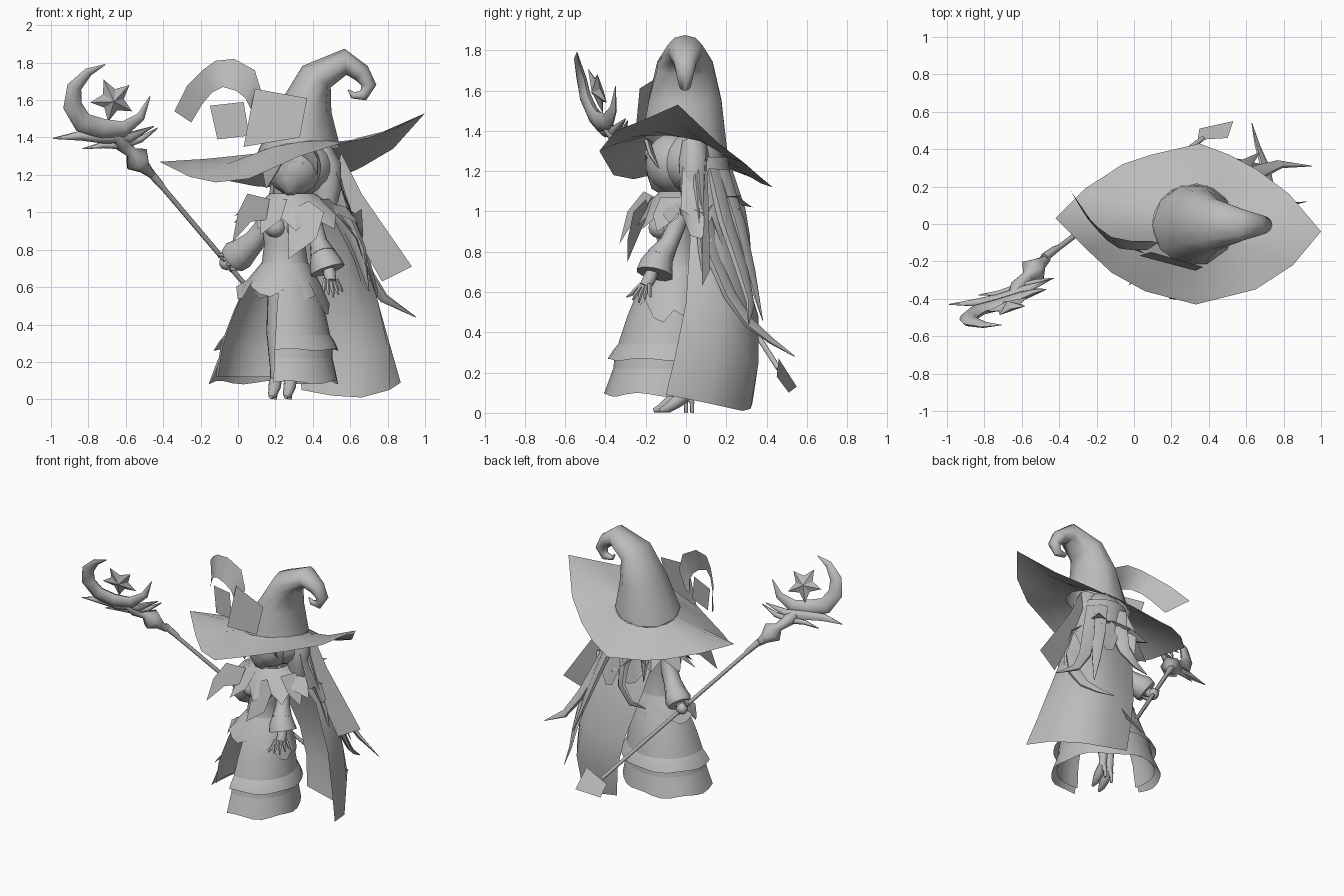
import bpy, bmesh, math
from mathutils import Vector as V

clay = bpy.data.materials.new("plain_grey")
clay.diffuse_color = (0.5, 0.5, 0.5, 1)


def mesh(name, verts, faces, angle=40, recalc=True):
    me = bpy.data.meshes.new(name)
    me.from_pydata([tuple(v) for v in verts], [], faces)
    me.materials.append(clay)
    bm = bmesh.new()
    bm.from_mesh(me)
    if recalc:
        bmesh.ops.recalc_face_normals(bm, faces=bm.faces)
    bm.to_mesh(me)
    bm.free()
    ob = bpy.data.objects.new(name, me)
    bpy.context.collection.objects.link(ob)
    bpy.ops.object.select_all(action='DESELECT')
    ob.select_set(True)
    bpy.context.view_layer.objects.active = ob
    bpy.ops.object.shade_smooth_by_angle(angle=math.radians(angle))
    return ob


def loft(name, rings, closed=True, cap=False, angle=40):
    n = len(rings[0])
    m = n if closed else n - 1
    faces = [(i * n + j, i * n + (j + 1) % n, (i + 1) * n + (j + 1) % n, (i + 1) * n + j)
             for i in range(len(rings) - 1) for j in range(m)]
    if cap:
        faces += [tuple(range(n)), tuple(range((len(rings) - 1) * n, len(rings) * n))]
    return mesh(name, [v for r in rings for v in r], faces, angle)


def ring(c, rx, ry, n=14, a0=0.0, a1=2 * math.pi, closed=True, wave=0.0):
    k = n if closed else n - 1
    return [V((c[0] + rx * math.cos(a0 + (a1 - a0) * i / k), c[1] + ry * math.sin(a0 + (a1 - a0) * i / k),
               c[2] + wave * math.sin(i * 1.3))) for i in range(n)]


def tube(name, pts, sides=8, flat=1.0, side=None):
    """Tapered tube along (x, y, z, radius) points; flat squashes it along the side axis."""
    rings = []
    ps = [V(p[:3]) for p in pts]
    ref = V(side) if side else V((0.3, 1, 0.1))
    for i, p in enumerate(ps):
        d = (ps[min(i + 1, len(ps) - 1)] - ps[max(i - 1, 0)]).normalized()
        u = (ref - d * ref.dot(d)).normalized()
        w = d.cross(u)
        rings.append([p + pts[i][3] * (u * flat * math.cos(a) + w * math.sin(a))
                      for a in (2 * math.pi * j / sides for j in range(sides))])
    return loft(name, rings, True, True, 65)


def card(name, *corners):
    return mesh(name, corners, [tuple(range(len(corners)))], recalc=False)


def ball(name, c, r, seg=14, rows=9):
    rings = [[V((c[0] + r[0] * math.sin(t) * math.cos(a), c[1] + r[1] * math.sin(t) * math.sin(a),
                 c[2] + r[2] * math.cos(t))) for a in (2 * math.pi * j / seg for j in range(seg))]
             for t in (0.05 + (math.pi - 0.1) * i / rows for i in range(rows + 1))]
    return loft(name, rings, True, True, 60)


# hat brim: pointed, wavy outline lofted to the crown base
brim = [(1.0, -.04, 1.53), (.83, .16, 1.34), (.66, .29, 1.24), (.51, .37, 1.17), (.35, .43, 1.12), (.09, .37, 1.14),
        (-.06, .32, 1.17), (-.26, .19, 1.22), (-.42, .03, 1.27), (-.26, -.13, 1.19), (-.12, -.26, 1.16),
        (.06, -.36, 1.18), (.33, -.43, 1.30), (.65, -.35, 1.40), (.85, -.22, 1.45)]
inner = []
for x, y, z in brim:
    a = math.atan2(y, x - .32)
    inner.append(V((.32 + .22 * math.cos(a), .215 * math.sin(a), 1.335 - .04 * math.sin(a) + .03 * math.cos(a))))
middle = [(V(b) + i) / 2 - V((0, 0, .02 if b[0] > .6 else 0)) for b, i in zip(brim, inner)]
loft("hat_brim", [brim, middle, inner], angle=50)

# hat crown: elliptical sections along a curling spine (x, z, half width, half depth, tilt)
crown = [(.32, 1.335, .222, .22, 0), (.355, 1.55, .145, .19, .1), (.42, 1.725, .095, .145, .65), (.575, 1.805, .07, .09, 1.5),
         (.66, 1.745, .05, .06, 2.3), (.70, 1.68, .04, .045, 3.1), (.67, 1.625, .03, .03, 4.2), (.615, 1.625, .018, .018, 5.2),
         (.59, 1.655, .004, .004, 5.9)]
loft("hat_crown", [[V((x + w * math.cos(a) * math.cos(t), d * math.sin(a) - .005, z - w * math.cos(a) * math.sin(t)
                       - (.04 * math.sin(a) - .03 * math.cos(a) if i == 0 else 0))) for a in (math.pi * j / 5 for j in range(10))]
                   for i, (x, z, w, d, t) in enumerate(crown)], angle=60)

# hat bow: looped band and two loose panels
loft("bow_band", [[(-.34, .18, 1.54), (-.27, .06, 1.68), (-.19, -.02, 1.76), (-.12, -.07, 1.81), (-.02, -.09, 1.82),
                   (.09, -.09, 1.76), (.13, -.10, 1.63), (.08, -.12, 1.47)],
                  [(-.25, .03, 1.48), (-.19, -.04, 1.58), (-.14, -.09, 1.64), (-.08, -.13, 1.67), (-.01, -.14, 1.65),
                   (.04, -.14, 1.61), (.07, -.14, 1.55), (.07, -.14, 1.46)]], False)
card("bow_panel_front", (.09, -.15, 1.66), (.37, -.23, 1.61), (.33, -.25, 1.40), (.03, -.17, 1.35))
card("bow_panel_side", (-.15, -.07, 1.57), (.03, -.14, 1.59), (.06, -.16, 1.41), (-.11, -.10, 1.39))

# head and hair
ball("head", (.30, -.06, 1.24), (.15, .145, .15))
tube("chin", [(.29, -.09, 1.24, .125), (.28, -.12, 1.15, .085), (.28, -.15, 1.10, .025)])
ball("hair_cap", (.33, .03, 1.24), (.18, .16, .15))
tube("neck", [(.29, -.03, 1.2, .05), (.28, -.03, 1.0, .06)])
tube("ear", [(.45, -.02, 1.28, .02), (.48, 0, 1.25, .03), (.47, 0, 1.19, .01)], 6)
tube("side_lock", [(.43, .04, 1.34, .07), (.465, .04, 1.25, .09), (.47, .04, 1.13, .085), (.46, .04, 1.0, .06)], 8, .9)
tube("fringe_right", [(.36, -.19, 1.34, .04), (.40, -.17, 1.28, .035), (.42, -.12, 1.19, .004)], 6, .4)
tube("fringe_left", [(.20, -.18, 1.30, .06), (.17, -.17, 1.23, .05), (.15, -.14, 1.13, .004)], 6, .4)
back = (.6, .8, .2)
curtain = []
for z, cx, r, saw in ((1.27, .33, .185, 0), (1.12, .35, .21, 0), (.98, .38, .235, 0), (.84, .41, .26, .09)):
    row = ring((cx, .03, z), r, r * .95, 13, math.radians(-15), math.radians(140), False)
    for i, v in enumerate(row):
        v.z += saw * (1 if i % 3 == 0 else -.4) + saw * abs(i - 6) / 6
    curtain.append(row)
loft("hair_curtain", curtain, False, angle=60)
strands = [[(.49, .08, 1.22, .06), (.56, .10, .97, .055), (.66, .14, .76, .05), (.71, .22, .58, .045), (.70, .31, .45, .035),
            (.66, .42, .36, .02), (.63, .54, .28, .003)],
           [(.47, .14, 1.2, .06), (.56, .20, .95, .055), (.67, .28, .7, .045), (.78, .32, .54, .03), (.95, .31, .44, .003)],
           [(.44, .18, 1.2, .05), (.52, .26, .95, .045), (.60, .32, .7, .035), (.67, .38, .46, .003)],
           [(.50, .06, 1.2, .05), (.57, .08, .98, .05), (.65, .09, .8, .04), (.70, .10, .58, .003)],
           [(.30, .18, 1.2, .07), (.34, .25, 1.0, .065), (.33, .29, .86, .045), (.24, .31, .76, .025), (.13, .29, .74, .003)],
           [(.24, .14, 1.2, .06), (.20, .20, 1.05, .05), (.19, .23, .90, .003)]]
for i, s in enumerate(strands):
    tube("hair_strand_%d" % i, s, 6, .5, back)
loft("hat_tail_ribbon", [[(.55, .10, 1.32), (.66, .11, 1.10), (.93, .12, .71)],
                         [(.50, .08, 1.05), (.60, .08, .93), (.77, .08, .63)]], False)

# shawl collar with pointed hem and blades
shawl = [ring((.29, -.01, 1.10), .12, .12, 20), ring((.30, 0, 1.05), .19, .18, 20)]
hem = []
for i in range(20):
    a = 2 * math.pi * i / 20
    s = math.sin(a)
    r = 1.0 if i % 2 else .76
    hem.append(V((.31 + .35 * r * math.cos(a), (.33 if s > 0 else .27) * r * s,
                  1.03 - .06 * max(0, -s) + .06 * max(0, s) - (.07 if i % 2 else 0))))
loft("shawl", shawl + [hem], angle=30)
card("lapel_left", (.17, -.15, 1.07), (.05, -.21, 1.10), (.0, -.29, 1.0), (-.03, -.33, .84), (.07, -.26, .95), (.15, -.2, .96))
card("lapel_right", (.27, -.18, 1.01), (.38, -.20, 1.06), (.46, -.26, 1.0), (.42, -.29, .86), (.27, -.29, .75))
for deg, r, z in ((-125, .33, .88), (-25, .34, .90), (50, .36, 1.08), (68, .30, .93)):
    p = [V((.31 + q * math.cos(math.radians(deg + o)), q * math.sin(math.radians(deg + o)), h))
         for o, q, h in ((-20, .18, 1.07), (-12, r * .8, (z + 1.06) / 2), (0, r, z), (16, r * .75, (z + 1.04) / 2), (20, .18, 1.07))]
    card("collar_blade", *p)

# torso
loft("bodice", [ring((.27, -.02, 1.04), .13, .09), ring((.26, -.05, .93), .13, .115), ring((.25, -.04, .83), .11, .10),
                ring((.25, -.04, .72), .125, .12), ring((.25, -.05, .60), .16, .16)])
for x in (.20, .31):
    ball("bust", (x, -.13, .92), (.06, .06, .055), 10, 6)

# peplum: uneven hem, longer on one side
hem = ring((.24, -.06, .55), .25, .20, 24, wave=.015)
for i, v in enumerate(hem):
    v.z += .05 * (i % 3 == 0) - .09 * max(0, (v.x - .30) / .19)
loft("peplum", [ring((.25, -.04, .73), .125, .12, 24), ring((.24, -.05, .64), .19, .17, 24), hem])


# skirt: open towards the front left, wider along one diagonal, with two ruffles
def arc(z, r, wave=0):
    t = (.7 - z) / .6
    c, d, e = V((.24 - .05 * t, -.05 - .02 * t, 0)), V((.7071, -.7071, 0)), V((.7071, .7071, 0))
    pts = ring((0, 0, z), r, r * .97, 26, math.radians(-95), math.radians(193), False, wave)
    return [c + p + d * (.11 * t * p.dot(d)) - e * (.07 * t * p.dot(e)) for p in pts]


loft("skirt", [arc(.68, .15), arc(.6, .195), arc(.48, .24), arc(.36, .275), arc(.28, .295), arc(.12, .305)], False, angle=60)
loft("upper_ruffle", [arc(.345, .278), arc(.31, .305), arc(.265, .328, .006)], False, angle=60)
loft("lower_ruffle", [arc(.22, .300), arc(.17, .315), arc(.09, .338, .01)], False, angle=60)

# cape blown to one side
loft("cape", [[(.47, .0, 1.06), (.50, .07, 1.06), (.45, .14, 1.05), (.33, .16, 1.05), (.17, .14, 1.03)],
              [(.63, .02, .86), (.65, .12, .86), (.57, .22, .84), (.39, .25, .84), (.20, .22, .82)],
              [(.74, .0, .55), (.75, .17, .52), (.64, .31, .48), (.48, .36, .48), (.28, .33, .48)],
              [(.81, -.05, .30), (.80, .14, .27), (.68, .32, .25), (.51, .36, .25), (.32, .35, .27)],
              [(.87, -.10, .09), (.81, .10, .05), (.66, .28, .01), (.50, .32, .02), (.34, .33, .05)]], False, angle=60)

# legs and heeled boots
for x, y in ((.20, -.04), (.28, -.01)):
    tube("leg", [(.02 + x, y, .62, .065), (x, y, .35, .05), (x, y + .02, .16, .03), (x, y + .01, .08, .028)])
    tube("boot", [(x, y + .02, .10, .034), (x - .005, y - .03, .06, .033), (x - .015, y - .08, .024, .024),
                  (x - .025, y - .12, .012, .010)], 8, 1, (1, 0, 0))
    tube("heel", [(x, y + .02, .09, .025), (x, y + .04, .05, .012), (x, y + .04, .0, .009)], 6)

# right arm holding the staff
tube("right_sleeve", [(.18, -.02, 1.02, .055), (.14, .0, .92, .055), (.09, .03, .85, .06), (.02, .08, .785, .08)], 10)
tube("right_cuff", [(.05, .06, .81, .07), (.0, .095, .77, .09), (-.025, .11, .745, .08)], 10)
tube("right_forearm", [(.02, .08, .79, .035), (-.05, .12, .73, .032)])
ball("right_fist", (-.06, .13, .73), (.042, .042, .04), 8, 5)
for i in range(4):
    z = .775 - .025 * i
    tube("right_finger", [(-.04 + .02 * i, .10, z, .012), (-.095 + .02 * i, .09, z, .013), (-.10 + .02 * i, .14, z - .01, .01)], 5)

# left arm hanging with spread fingers
tube("left_sleeve", [(.40, -.02, 1.02, .05), (.41, -.05, .92, .045), (.43, -.085, .84, .048), (.455, -.13, .77, .07)], 10)
tube("left_cuff", [(.45, -.12, .79, .062), (.465, -.145, .735, .085), (.48, -.155, .69, .095)], 10)
tube("left_hand", [(.475, -.15, .74, .028), (.49, -.18, .67, .035), (.495, -.20, .63, .032)], 8)
for i in range(5):
    f = (i - 2) / 2
    tube("left_finger", [(.495 + .03 * f, -.20 + .02 * f, .64, .012), (.505 + .045 * f, -.225 + .045 * f, .59, .011),
                         (.51 + .05 * f, -.235 + .06 * f, .545 + .03 * abs(f), .004)], 5)

# staff shaft, knob and end panel
tube("staff_shaft", [(-.48, -.18, 1.225, .024), (-.42, -.135, 1.155, .02), (-.40, -.125, 1.13, .015), (.37, .46, .22, .013)], 8)
tube("staff_knob", [(-.46, -.18, 1.20, .02), (-.50, -.21, 1.24, .035), (-.54, -.25, 1.285, .075), (-.57, -.28, 1.32, .03),
                    (-.62, -.34, 1.37, .045), (-.66, -.40, 1.42, .02)], 6)
card("staff_end_panel", (.34, .45, .18), (.50, .46, .27), (.53, .55, .13), (.35, .51, .10))

# staff head: moon crescent, horned leaves and star
N = V((.25, -.9, -.3))
tube("moon", [(-.71, -.54, 1.79, .003), (-.80, -.54, 1.75, .025), (-.875, -.52, 1.67, .042), (-.885, -.50, 1.57, .052),
              (-.83, -.46, 1.48, .056), (-.72, -.43, 1.445, .056), (-.61, -.39, 1.445, .045), (-.52, -.36, 1.51, .026),
              (-.47, -.35, 1.62, .003)], 8, .55, N)
tube("horn_leaf_large", [(-.99, -.43, 1.395, .003), (-.84, -.42, 1.41, .028), (-.72, -.40, 1.40, .034), (-.58, -.35, 1.40, .03),
                         (-.45, -.30, 1.46, .003)], 6, .8, N)
tube("horn_leaf_small", [(-.83, -.38, 1.34, .003), (-.72, -.37, 1.36, .018), (-.62, -.34, 1.36, .025), (-.52, -.31, 1.39, .018),
                         (-.43, -.29, 1.45, .003)], 6, .9, N)
c, ux, uz, n = V((-.67, -.44, 1.60)), V((1, .28, 0)), V((0, -.30, 1)), V((.25, -.9, -.27)).normalized()
star = [c + r * (ux * math.cos(a) + uz * math.sin(a))
        for i in range(10) for a, r in [(math.radians(114 + 36 * i), .06 if i % 2 else .12)]]
mesh("star", star + [c + n * .03, c - n * .03],
     [(i, (i + 1) % 10, k) for i in range(10) for k in (10, 11)], 10)
